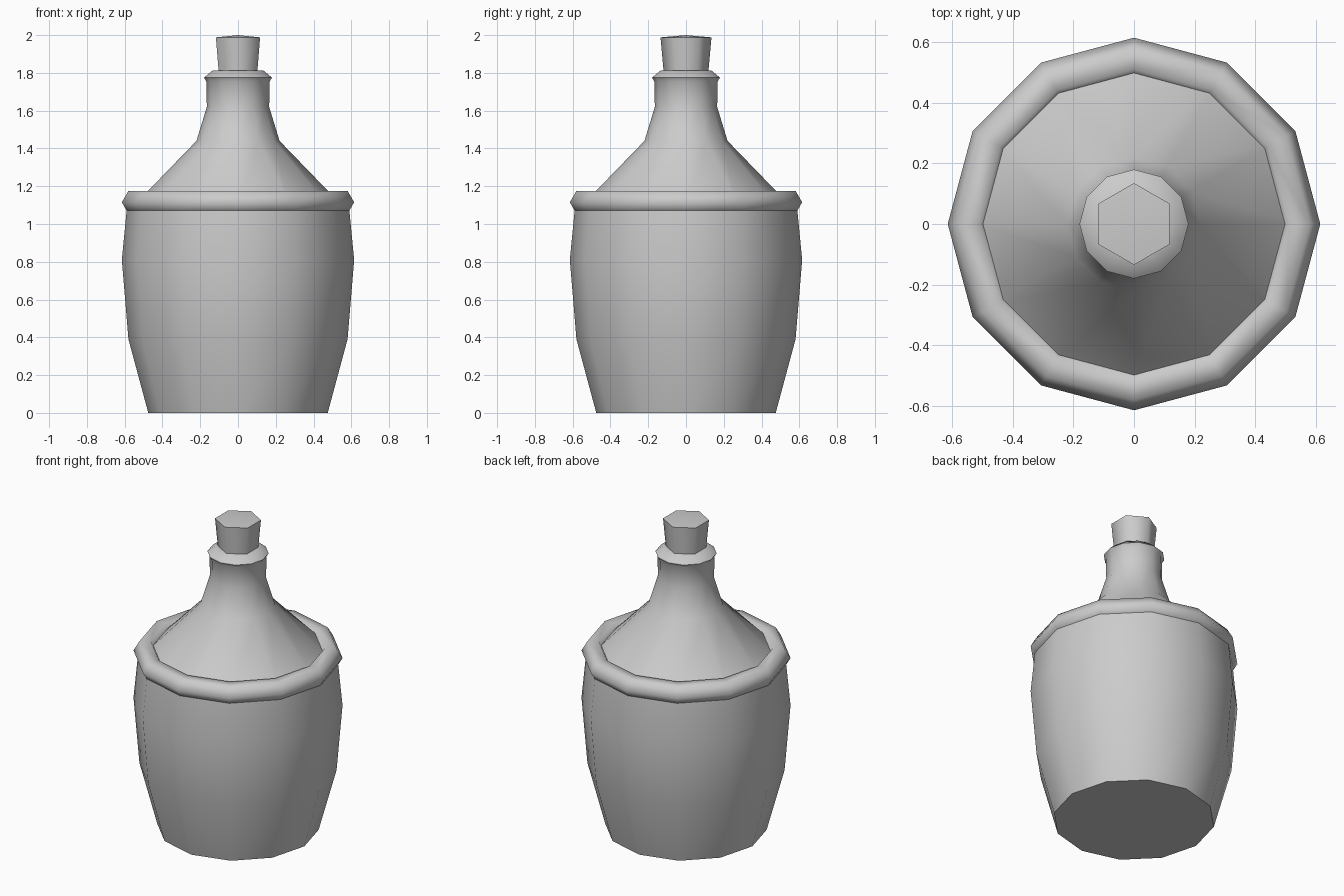
import bpy
import bmesh
from math import cos, sin, pi, radians

if "Cube" in bpy.data.objects:
    bpy.data.objects.remove(bpy.data.objects["Cube"])


def smooth(obj, angle=65):
    bpy.ops.object.select_all(action='DESELECT')
    obj.select_set(True)
    bpy.context.view_layer.objects.active = obj
    bpy.ops.object.shade_smooth_by_angle(angle=radians(angle))


def lathe(name, profile, sides, start=0.0):
    """Revolve (radius, z) points around z; radius 0 makes a pole."""
    bm = bmesh.new()
    rings = []
    for r, z in profile:
        if r == 0:
            rings.append([bm.verts.new((0, 0, z))] * sides)
        else:
            angles = [start + 2 * pi * i / sides for i in range(sides)]
            rings.append([bm.verts.new((r * cos(a), r * sin(a), z)) for a in angles])
    for low, high in zip(rings, rings[1:]):
        for i in range(sides):
            j = (i + 1) % sides
            corners = (low[i], low[j], high[j], high[i])
            bm.faces.new(list(dict.fromkeys(corners)))
    bmesh.ops.recalc_face_normals(bm, faces=bm.faces)
    mesh = bpy.data.meshes.new(name)
    bm.to_mesh(mesh)
    bm.free()
    obj = bpy.data.objects.new(name, mesh)
    bpy.context.collection.objects.link(obj)
    smooth(obj)
    return obj


# Basket body: closed base, bulging sides ending inside the rim
lathe("basket_body", [(0, 0), (0.475, 0), (0.58, 0.39), (0.615, 0.81), (0.585, 1.12)], 12)

# Thick rolled rim
bpy.ops.mesh.primitive_torus_add(major_segments=12, minor_segments=6,
                                 major_radius=0.546, minor_radius=0.069,
                                 location=(0, 0, 1.115))
rim = bpy.context.object
rim.name = "basket_rim"
smooth(rim)

# Bottle shoulder, neck and lip
lathe("bottle", [(0.53, 1.12), (0.22, 1.44), (0.165, 1.62), (0.168, 1.755),
                 (0.18, 1.775), (0.135, 1.812), (0.09, 1.812)], 12)

# Six-sided cork, slightly domed
lathe("cork", [(0, 1.77), (0.115, 1.77), (0.135, 1.988), (0, 2.0)], 6, pi / 6)
